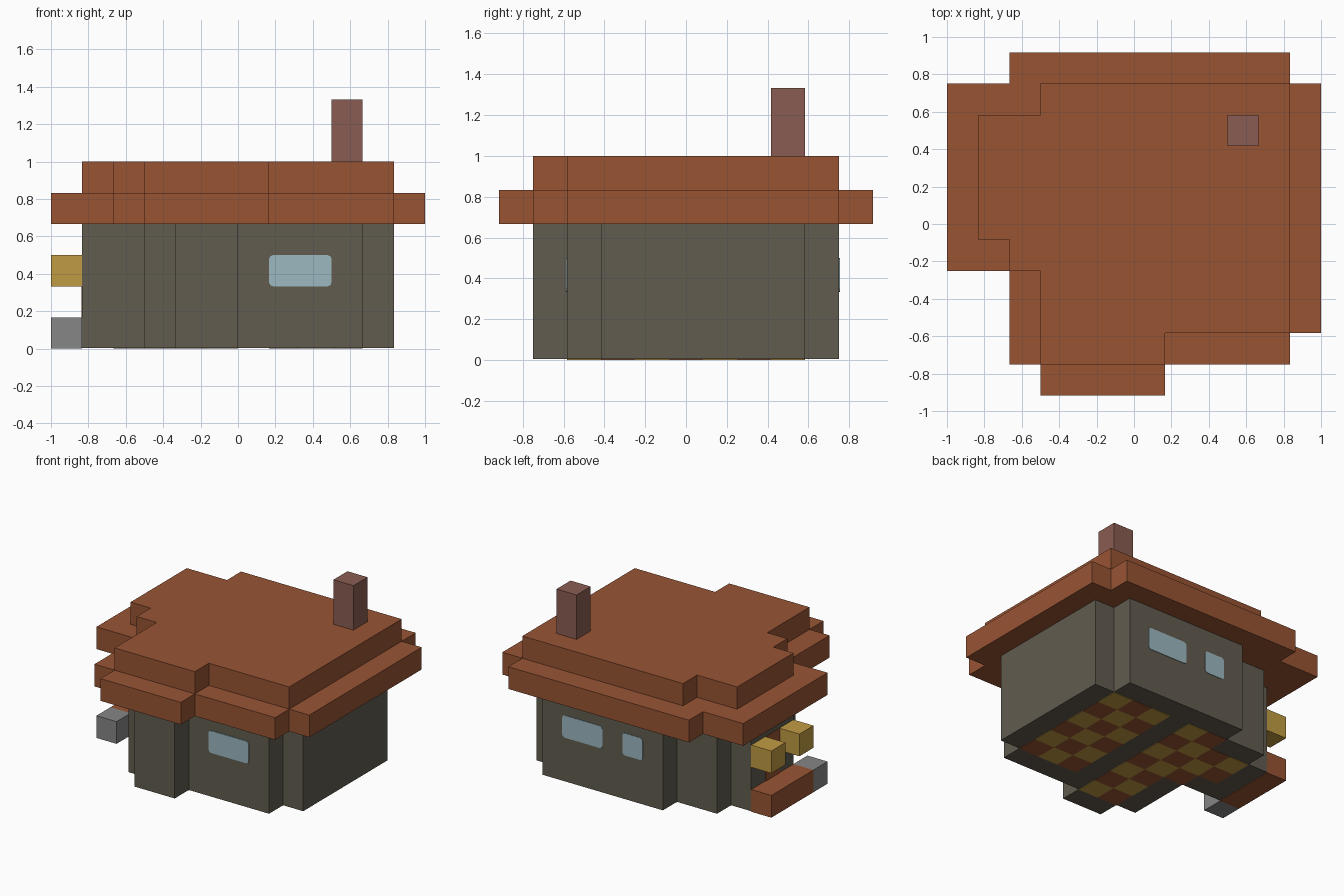
import bpy
import bmesh
from mathutils import Vector

if "Cube" in bpy.data.objects:
    bpy.data.objects.remove(bpy.data.objects["Cube"])

U = 1 / 6                       # one grid cell
ORIGIN = Vector((-1, -5.5 * U, 0))
SKIN = 0.004                    # thickness of plates


def material(name, rgb):
    m = bpy.data.materials.new(name)
    m.use_nodes = True
    m.diffuse_color = (*rgb, 1)
    m.node_tree.nodes["Principled BSDF"].inputs["Base Color"].default_value = (*rgb, 1)
    return m


tile_brown = material("terracotta brown", (0.314, 0.089, 0.034))
stone = material("stone grey brown", (0.122, 0.107, 0.080))
glass = material("pale blue glass", (0.33, 0.48, 0.53))
gold = material("lantern yellow", (0.53, 0.33, 0.055))
brick = material("chimney brick", (0.254, 0.107, 0.084))
grey = material("plain grey", (0.24, 0.24, 0.24))


def finish(bm, name, *mats):
    bmesh.ops.recalc_face_normals(bm, faces=bm.faces)
    mesh = bpy.data.meshes.new(name)
    bm.to_mesh(mesh)
    bm.free()
    for m in mats:
        mesh.materials.append(m)
    obj = bpy.data.objects.new(name, mesh)
    bpy.context.collection.objects.link(obj)
    return obj


def cells_of(rects):
    return {(i, j) for a, b, c, d in rects for i in range(a, b) for j in range(c, d)}


def cell_face(bm, i, j, z):
    corners = ((i, j), (i + 1, j), (i + 1, j + 1), (i, j + 1))
    return bm.faces.new([bm.verts.new(ORIGIN + Vector((x * U, y * U, z))) for x, y in corners])


def slab(name, rects, z0, z1, mat):
    """Extrude the union of grid rectangles from z0 to z1."""
    bm = bmesh.new()
    for i, j in sorted(cells_of(rects)):
        cell_face(bm, i, j, z0)
    bmesh.ops.remove_doubles(bm, verts=bm.verts, dist=0.001)
    ext = bmesh.ops.extrude_face_region(bm, geom=bm.faces[:], use_keep_orig=True)
    moved = [v for v in ext["geom"] if isinstance(v, bmesh.types.BMVert)]
    bmesh.ops.translate(bm, verts=moved, vec=(0, 0, z1 - z0))
    bmesh.ops.dissolve_limit(bm, angle_limit=0.01, verts=bm.verts, edges=bm.edges)
    return finish(bm, name, mat)


def plate(name, low, high, axis, rounding, mat):
    """Thin box whose corners are rounded around the given axis."""
    low, high = Vector(low), Vector(high)
    bm = bmesh.new()
    bmesh.ops.create_cube(bm, size=1)
    for v in bm.verts:
        v.co = (low + high) / 2 + v.co * (high - low)
    if rounding:
        edges = [e for e in bm.edges
                 if abs((e.verts[0].co - e.verts[1].co).normalized()[axis]) > 0.9]
        bmesh.ops.bevel(bm, geom=edges, offset=rounding, segments=2,
                        profile=0.5, affect='EDGES')
    return finish(bm, name, mat)


# Walls
wall_plan = [(1, 11, 5, 8), (2, 11, 5, 9), (3, 10, 2, 9), (3, 11, 3, 9),
             (4, 6, 1, 2), (4, 10, 2, 10)]
slab("walls", wall_plan, SKIN, 4 * U, stone)

# Two-tier roof and chimney
slab("roof_eaves", [(2, 11, 1, 11), (0, 12, 4, 10), (2, 12, 2, 10), (3, 7, 0, 1)],
     4 * U, 5 * U, tile_brown)
slab("roof_top", [(3, 11, 2, 10), (3, 7, 1, 2), (1, 3, 5, 9), (2, 3, 4, 5)],
     5 * U, 6 * U, tile_brown)
slab("chimney", [(9, 10, 8, 9)], 6 * U, 8 * U, brick)

# Entrance: step, side block, door and two lanterns
slab("door_step", [(0, 1, 5, 8)], 0, U, tile_brown)
slab("step_block", [(0, 1, 4, 5)], 0, U, grey)
for label, j in (("front", 5), ("back", 7)):
    slab(label + "_lantern", [(0, 1, j, j + 1)], 2 * U, 3 * U, gold)
plate("door", (-5 * U - SKIN, U / 2, U), (-5 * U, 1.5 * U, 3 * U), 0, 0, tile_brown)

# Windows
for name, x0, x1, y in (("front_window", U, 3 * U, -3.5 * U),
                        ("back_wide_window", U, 3 * U, 4.5 * U),
                        ("back_small_window", -U, 0, 4.5 * U)):
    plate(name, (x0, y - SKIN, 2 * U), (x1, y + SKIN, 3 * U), 1, 0.02, glass)

# Checkered floor on the inner cells of both rooms, seen from beneath
plan = cells_of(wall_plan)
bm = bmesh.new()
for i, j in sorted(plan):
    inner = {(i - 1, j), (i + 1, j), (i, j - 1), (i, j + 1)} <= plan
    if inner and i != 6:
        face = cell_face(bm, i, j, SKIN)
        face.material_index = (i + j) % 2
        ext = bmesh.ops.extrude_face_region(bm, geom=[face], use_keep_orig=True)
        moved = [v for v in ext["geom"] if isinstance(v, bmesh.types.BMVert)]
        bmesh.ops.translate(bm, verts=moved, vec=(0, 0, -SKIN))
finish(bm, "checkered_floor", tile_brown, gold)
